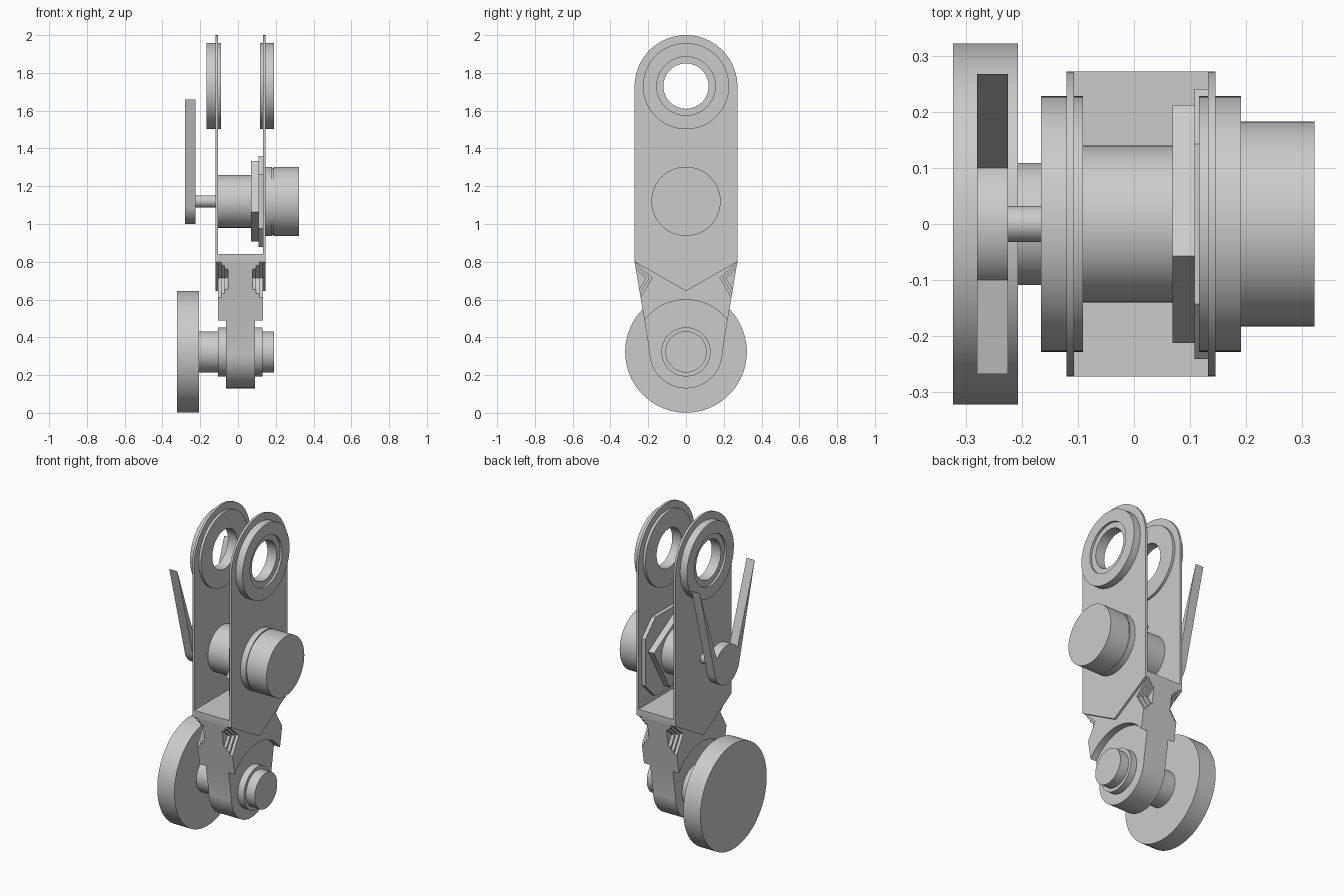
import bpy, bmesh
from math import sin, cos, pi, radians, atan2, hypot

if "Cube" in bpy.data.objects:
    bpy.data.objects.remove(bpy.data.objects["Cube"], do_unlink=True)

grey = bpy.data.materials.new("plain_grey")
grey.use_nodes = True
grey.diffuse_color = (0.6, 0.6, 0.6, 1)
grey.node_tree.nodes["Principled BSDF"].inputs["Base Color"].default_value = (0.6, 0.6, 0.6, 1)

MID = 0.0125                       # centre plane between the two side plates
WHEEL_Z, PIVOT_Z, EYE_Z = 0.323, 1.12, 1.73


def finish(name, bm):
    bmesh.ops.recalc_face_normals(bm, faces=bm.faces)
    mesh = bpy.data.meshes.new(name)
    bm.to_mesh(mesh)
    bm.free()
    mesh.materials.append(grey)
    obj = bpy.data.objects.new(name, mesh)
    bpy.context.collection.objects.link(obj)
    return obj


def smooth(obj):
    bpy.ops.object.select_all(action='DESELECT')
    obj.select_set(True)
    bpy.context.view_layer.objects.active = obj
    bpy.ops.object.shade_smooth_by_angle(angle=radians(25))


def prism(name, outline, x0, x1):
    """Extrude a (y, z) outline along x."""
    bm = bmesh.new()
    face = bm.faces.new([bm.verts.new((x0, y, z)) for y, z in outline])
    new = bmesh.ops.extrude_face_region(bm, geom=[face])["geom"]
    bmesh.ops.translate(bm, vec=(x1 - x0, 0, 0),
                        verts=[v for v in new if isinstance(v, bmesh.types.BMVert)])
    return finish(name, bm)


def lathe(name, profile, z, closed=False, steps=96):
    """Spin an (x, radius) profile around the x axis at height z."""
    bm = bmesh.new()
    verts = [bm.verts.new((x, 0, z + r)) for x, r in profile]
    edges = [bm.edges.new(p) for p in zip(verts, verts[1:])]
    if closed:
        edges.append(bm.edges.new((verts[-1], verts[0])))
    bmesh.ops.spin(bm, geom=verts + edges, cent=(0, 0, z), axis=(1, 0, 0),
                   angle=2 * pi, steps=steps, use_merge=True)
    bmesh.ops.remove_doubles(bm, verts=bm.verts, dist=1e-5)
    obj = finish(name, bm)
    smooth(obj)
    return obj


def disc(name, r, x0, x1, z):
    return lathe(name, [(x0, 0), (x0, r), (x1, r), (x1, 0)], z)


def arc(r, z, a0, a1, n=40):
    return [(r * cos(a0 + (a1 - a0) * i / n), z + r * sin(a0 + (a1 - a0) * i / n))
            for i in range(n + 1)]


def cut(obj, cutter):
    mod = obj.modifiers.new("cut", 'BOOLEAN')
    mod.operation, mod.solver, mod.object = 'DIFFERENCE', 'EXACT', cutter
    bpy.context.view_layer.update()
    bpy.ops.object.select_all(action='DESELECT')
    obj.select_set(True)
    bpy.context.view_layer.objects.active = obj
    bpy.ops.object.modifier_apply(modifier=mod.name)
    bpy.data.objects.remove(cutter, do_unlink=True)


# Side plates: round top with an eye, pointed lower end; ring around each eye
for side, word in ((1, "left"), (-1, "right")):
    plate = prism(word + "_side_plate",
                  arc(0.272, EYE_Z - 0.002, 0, pi) + [(-0.272, 0.8), (0, 0.645), (0.272, 0.8)],
                  MID + side * 0.119, MID + side * 0.1325)
    cut(plate, disc("eye_cutter", 0.14, MID + side * 0.1, MID + side * 0.16, EYE_Z))
    smooth(plate)
    xo, xi, lip = (MID + side * d for d in (0.178, 0.103, 0.165))
    lathe(word + "_eye_ring", [(xi, 0.12), (xi, 0.228), (xo, 0.228), (xo, 0.155),
                               (lip, 0.155), (lip, 0.12)], EYE_Z, closed=True)

# Pivot drum between the plates and its outer cap with a fine groove
disc("pivot_drum", 0.14, -0.11, 0.075, PIVOT_Z)
lathe("pivot_cap", [(0.14, 0), (0.14, 0.183), (0.181, 0.183), (0.181, 0.177), (0.188, 0.177),
                    (0.188, 0.183), (0.322, 0.183), (0.322, 0)], PIVOT_Z)

# Tilted square nut on a chamfered square washer
prism("square_nut", [(0.22 * cos(radians(15 + 90 * k)), PIVOT_Z + 0.22 * sin(radians(15 + 90 * k)))
                     for k in range(4)], 0.069, 0.109)
a, b = 0.241, 0.143
prism("washer_plate", [(y, PIVOT_Z + z) for y, z in
                       ((a, -b), (a, b), (b, a), (-b, a), (-a, b), (-a, -b), (-b, -a), (b, -a))],
      0.108, 0.133)

# Thin shaft with a two-armed lever, each arm tapering to a point
disc("lever_shaft", 0.032, -0.23, -0.105, PIVOT_Z)
upper, lower, tip = radians(34), radians(-16), (0.267, 1.66)
prism_outline = ([tip] + arc(0.12, PIVOT_Z, upper, pi - upper) + [(-tip[0], tip[1])]
                 + arc(0.12, PIVOT_Z, pi - lower, 2 * pi + lower))
smooth(prism("two_armed_lever", prism_outline, -0.28, -0.225))

# Wide bracket body, hollowed at the bottom by an arc around the axle
rim = hypot(0.22, 0.49 - WHEEL_Z)
start = atan2(0.49 - WHEEL_Z, 0.22)
body = prism("bracket_body", [(0.272, 0.8), (0.272, 0.84), (-0.272, 0.84), (-0.272, 0.8)]
             + arc(rim, WHEEL_Z, pi - start, start), MID - 0.119, MID + 0.119)

# Stepped triangular pockets in the four bracket corners
corner = [(0.285, 0.81), (0.18, 0.715), (0.25, 0.595)]
cx, cz = 0.272, 0.71
for side in (1, -1):
    for flip in (1, -1):
        for scale, depth in ((1, 0.018), (0.82, 0.036), (0.64, 0.054)):
            tri = [(flip * (cx + (y - cx) * scale), cz + (z - cz) * scale) for y, z in corner]
            cut(body, prism("pocket_cutter", tri, MID + side * (0.119 - depth), MID + side * 0.2))
smooth(body)

# Narrow tongue that carries the axle
smooth(prism("bracket_tongue", [(0.245, 0.65), (-0.245, 0.65), (-0.22, 0.49)]
             + arc(0.193, WHEEL_Z, pi, 2 * pi) + [(0.22, 0.49)], MID - 0.077, MID + 0.077))

# Axle, boss and wheel
disc("axle_boss", 0.13, MID - 0.118, MID + 0.118, WHEEL_Z)
disc("axle", 0.109, -0.21, 0.19, WHEEL_Z)
disc("wheel", 0.322, -0.323, -0.207, WHEEL_Z)
